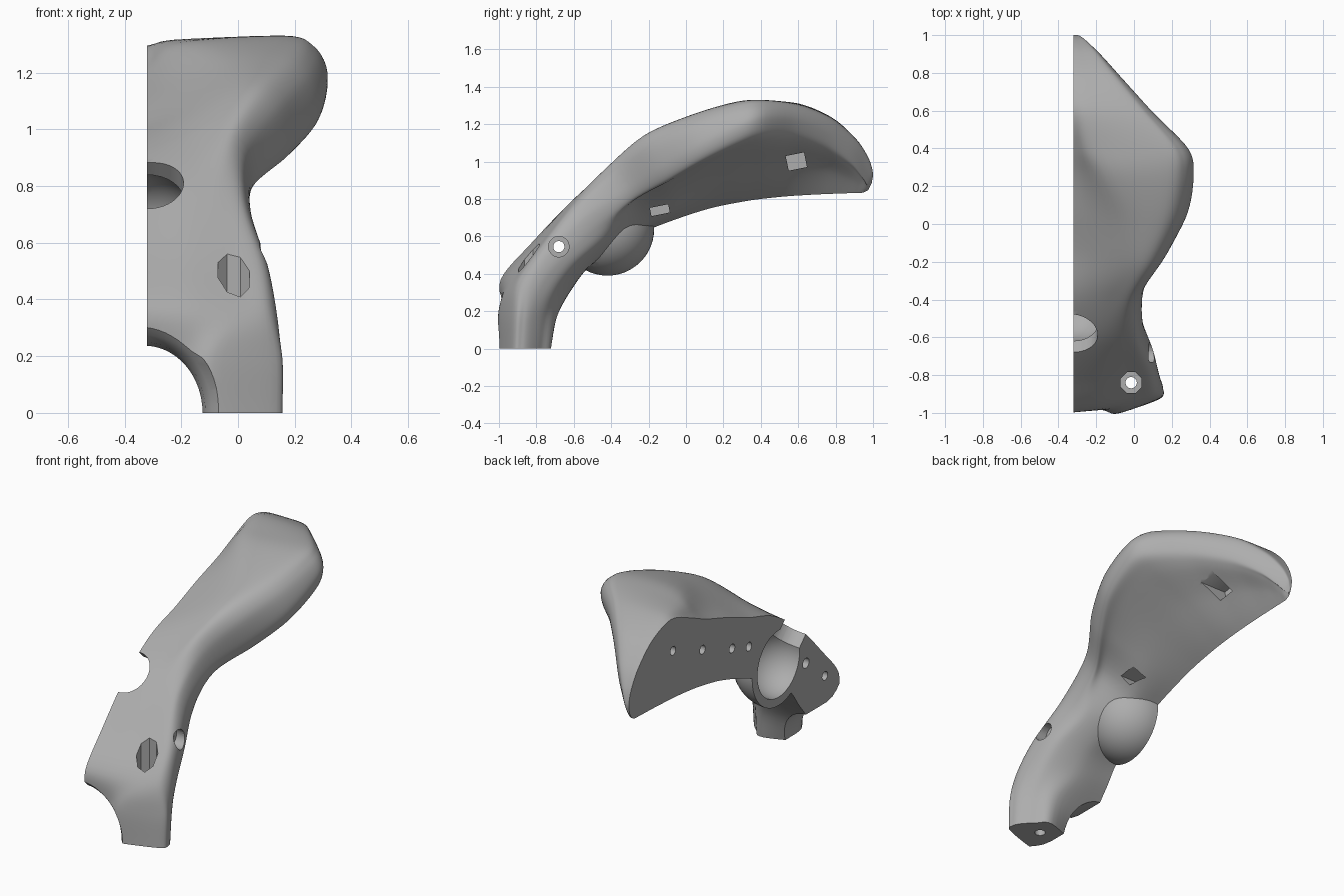
import bpy, bmesh, math
from mathutils import Vector, Matrix

old = bpy.data.objects.get("Cube")
if old:
    bpy.data.objects.remove(old)

CUT = -0.32  # flat mating plane

grey = bpy.data.materials.new("plain grey")
grey.use_nodes = True
grey.diffuse_color = (0.42, 0.42, 0.42, 1)
grey.node_tree.nodes["Principled BSDF"].inputs["Base Color"].default_value = (0.42, 0.42, 0.42, 1)


def spline(pts, n, t=0.45):
    """Cardinal spline through tuples, n steps per span."""
    pts = [Vector(p) for p in pts]
    out = []
    for i in range(len(pts) - 1):
        a, b = pts[i], pts[i + 1]
        ta = (b - pts[i - 1]) * t if i else (b - a) * t * 2
        tb = (pts[i + 2] - a) * t if i + 2 < len(pts) else (b - a) * t * 2
        for k in range(n):
            s = k / n
            out.append(a * (2*s**3 - 3*s*s + 1) + ta * (s**3 - 2*s*s + s)
                       + b * (3*s*s - 2*s**3) + tb * (s**3 - s*s))
    return out + [pts[-1]]


def to_object(name, bm):
    bmesh.ops.recalc_face_normals(bm, faces=bm.faces)
    me = bpy.data.meshes.new(name)
    bm.to_mesh(me)
    bm.free()
    ob = bpy.data.objects.new(name, me)
    bpy.context.collection.objects.link(ob)
    me.materials.append(grey)
    return ob


def loft(name, rings):
    bm = bmesh.new()
    vs = [[bm.verts.new(p) for p in r] for r in rings]
    n = len(rings[0])
    for a, b in zip(vs, vs[1:]):
        for j in range(n):
            bm.faces.new((a[j], a[(j+1) % n], b[(j+1) % n], b[j]))
    bm.faces.new(vs[0])
    bm.faces.new(vs[-1])
    return to_object(name, bm)


def cylinder(name, p, q, r, sides=32):
    p, q = Vector(p), Vector(q)
    bm = bmesh.new()
    rot = (q - p).to_track_quat('Z', 'Y').to_matrix().to_4x4()
    bmesh.ops.create_cone(bm, cap_ends=True, segments=sides, radius1=r, radius2=r,
                          depth=(q - p).length,
                          matrix=Matrix.Translation((p + q) / 2) @ rot @ Matrix.Rotation(math.pi / sides, 4, 'Z'))
    return to_object(name, bm)


def ball(name, c, r):
    bm = bmesh.new()
    bmesh.ops.create_uvsphere(bm, u_segments=48, v_segments=24, radius=r, matrix=Matrix.Translation(c))
    return to_object(name, bm)


def box(name, c, size, tilt=0):
    bm = bmesh.new()
    bmesh.ops.create_cube(bm, size=1, matrix=Matrix.Translation(c) @ Matrix.Rotation(tilt, 4, 'X')
                          @ Matrix.Diagonal((*size, 1)))
    return to_object(name, bm)


def combine(target, tool, op='DIFFERENCE'):
    """Apply a boolean and drop the tool."""
    tool.hide_render = True
    m = target.modifiers.new("shape", 'BOOLEAN')
    m.operation, m.object, m.solver = op, tool, 'EXACT'
    bpy.context.view_layer.objects.active = target
    bpy.ops.object.modifier_apply(modifier=m.name)
    bpy.data.objects.remove(tool)


# Cross-sections: u runs outward from the flat plane, v from under side to top
SOLE = [(0, .94), (.3, .95), (.505, 1), (.96, .74), (1, .57), (.96, .41), (.84, .2), (.66, .01), (0, .45)]
ANKLE = SOLE[:7] + [(.62, .0), (0, .12)]
SHIN = [(0, 1), (.35, .94), (.7, .84), (.93, .75), (1, .6), (.97, .4), (.85, .18), (.5, 0), (0, 0)]
LEG = [(0, 1), (.35, .96), (.7, .88), (.93, .82), (1, .68), (.98, .42), (.86, .18), (.5, 0), (0, 0)]
NECK = [(0, .97), (.4, .98), (.72, .95), (.92, .88), (1, .67), (.97, .41), (.84, .2), (.45, .02), (0, 0)]


def wing(dip, crease, rim, hollow):
    """Ramped top, rounded ridge, rim at height rim, under side sloping to the flat plane."""
    top = 1 - .35 * (1 - rim)
    return [(0, dip), (crease, .95 if dip < .95 else 1), (.78, .99), (.93, top), (1, rim),
            (.97, rim - .16), (.82, .66 * rim), (.42, hollow * rim), (0, 0)]


# Stations: top y, z, under y, z, outer x, section
STATIONS = [
    (-1.0, 0, -.72, 0, .153, SOLE), (-1.0, .2, -.69, .17, .153, ANKLE),
    (-.99, .37, -.62, .31, .137, SHIN), (-.83, .56, -.53, .43, .105, LEG),
    (-.62, .79, -.38, .54, .045, NECK), (-.41, .985, -.2, .635, .057, wing(.87, .5, .6, .14)),
    (-.22, 1.145, 0, .71, .185, wing(.71, .55, .6, .25)),
    (.02, 1.25, .15, .755, .285, wing(.7, .45, .67, .33)),
    (.25, 1.32, .3, .785, .315, wing(.72, .28, .75, .37)),
    (.40, 1.335, .4, .8, .285, wing(.8, .18, .81, .39)),
    (.6, 1.31, .55, .815, .1, wing(.97, .2, .83, .4)),
    (.78, 1.235, .72, .825, -.06, wing(1, .3, .8, .4)),
    (.91, 1.12, .85, .83, -.175, wing(1, .3, .73, .38)),
    (.975, 1.02, .91, .832, -.245, wing(1, .3, .64, .35)),
    (.999, .94, .945, .834, -.285, wing(1, .3, .57, .3)),
    (.993, .885, .975, .848, -.31, wing(1, .3, .52, .3))]

flat = [(ty, tz, by, bz, w) + tuple(c for uv in sec for c in uv)
        for ty, tz, by, bz, w, sec in STATIONS]


def wide_spline(rows, n):
    """Spline of long rows, two columns at a time."""
    cols = [spline([(r[i], r[i + 1] if i + 1 < len(r) else 0) for r in rows], n)
            for i in range(0, len(rows[0]), 2)]
    return [[c for col in cols for c in col[k]] for k in range(len(cols[0]))]


rings = []
for row in wide_spline(flat, 6):
    ty, tz, by, bz, w = row[:5]
    ring = []
    for u, v in spline([(row[5 + 2*j], row[6 + 2*j]) for j in range(9)], 6):
        ring.append((CUT + u * (w - CUT), by + v * (ty - by), max(0, bz + v * (tz - bz))))
    # run past the flat plane, trimmed later
    first, last = (CUT - .05, *ring[0][1:]), (CUT - .05, *ring[-1][1:])
    rings.append([first] + ring + [last])
body = loft("grip_half_body", rings)

# Round socket with a hollow and an opening through the top
centre = Vector((CUT, -.42, .64))
combine(body, ball("socket_ball", centre, .25), 'UNION')
combine(body, ball("socket_hollow", centre, .2))
combine(body, cylinder("socket_opening", centre, centre + Vector((0, -.35, .355)), .128, 48))

# Flared arch beside the foot
arch = []
for y, s in ((-1.1, 1.5), (-1.0, 1.29), (-.97, 1.16), (-.93, 1.05), (-.87, 1), (-.4, 1)):
    arch.append([(-.33 + .205 * s * math.cos(a * math.tau / 64), y,
                  .237 * s * math.sin(a * math.tau / 64)) for a in range(64)])
combine(body, loft("arch_cutter", arch))

# Flat mating face
combine(body, box("plane_cutter", (CUT - .5, 0, .7), (1, 3, 3)))

# Upright foot bolt hole and side bolt hole, both counterbored
combine(body, cylinder("foot_hole", (-.015, -.84, -.1), (-.015, -.84, .9), .03, 24))
combine(body, cylinder("foot_counterbore", (-.015, -.84, .3), (-.015, -.84, .9), .06, 8))
combine(body, cylinder("side_hole", (-.5, -.68, .545), (.4, -.68, .545), .03, 24))
combine(body, cylinder("side_counterbore", (.03, -.68, .545), (.4, -.68, .545), .055, 24))

# Blind dowel holes in the mating face
for y, z in ((.58, 1.1), (.3, 1.0), (.02, .9), (-.14, .85), (-.86, .4)):
    combine(body, cylinder("dowel_hole", (CUT - .1, y, z), (CUT + .06, y, z), .026, 20))

# Square pockets in the under side
for y, z, h, x in ((.59, 1.0, .08, -.22), (-.14, .74, .045, -.26)):
    combine(body, box("pocket", (x + .2, y, z), (.4, .1, h), .2))

bpy.ops.object.select_all(action='DESELECT')
body.select_set(True)
bpy.context.view_layer.objects.active = body
bpy.ops.object.shade_smooth_by_angle(angle=math.radians(32))
